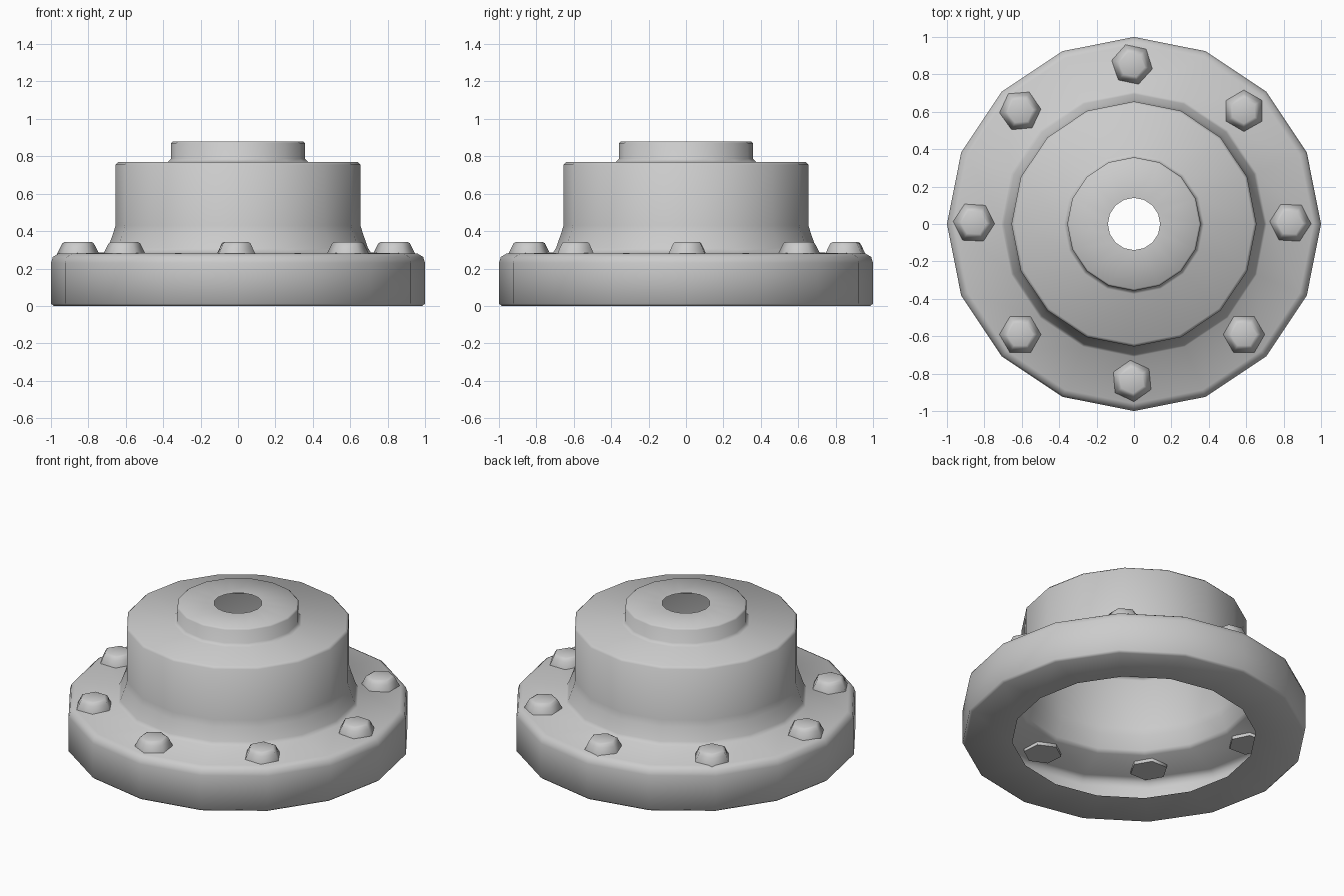
import bpy, bmesh
from math import cos, sin, radians, tau

if "Cube" in bpy.data.objects:
    bpy.data.objects.remove(bpy.data.objects["Cube"])

def lathe(name, profile, sides, centre=(0, 0), turn=0.0, caps=False, angle=60):
    """Revolve an (r, z) profile, listed bottom to top, around a vertical axis."""
    bm = bmesh.new()
    rings = []
    for r, z in profile:
        rings.append([bm.verts.new((centre[0] + r * cos(turn + tau * i / sides),
                                    centre[1] + r * sin(turn + tau * i / sides), z))
                      for i in range(sides)])
    for low, high in zip(rings, rings[1:]):
        for i in range(sides):
            j = (i + 1) % sides
            bm.faces.new((low[i], low[j], high[j], high[i]))
    if caps:
        bm.faces.new(rings[0][::-1])
        bm.faces.new(rings[-1])
    mesh = bpy.data.meshes.new(name)
    bm.to_mesh(mesh)
    bm.free()
    obj = bpy.data.objects.new(name, mesh)
    bpy.context.collection.objects.link(obj)
    bpy.ops.object.select_all(action='DESELECT')
    obj.select_set(True)
    bpy.context.view_layer.objects.active = obj
    bpy.ops.object.shade_smooth_by_angle(angle=radians(angle))
    return obj

# Hollow flanged housing: open underside, flange, flared hub, neck and centre hole
lathe("flanged_housing", [
    (0.71, 0.0), (0.985, 0.0), (1.0, 0.012),
    (1.0, 0.23), (0.99, 0.262), (0.96, 0.28),
    (0.71, 0.285), (0.695, 0.31), (0.667, 0.39), (0.655, 0.43),
    (0.655, 0.755), (0.64, 0.77),
    (0.375, 0.77), (0.357, 0.787),
    (0.357, 0.87), (0.347, 0.88), (0.14, 0.88)], 16)

# Ring of hex bolts, each tightened to a slightly different turn
turns = [-3, 30, -12, 5, -3, 0, 35, 0]
bolt_profile = [(0.112, 0.262), (0.112, 0.28), (0.092, 0.32), (0.083, 0.336), (0.068, 0.343)]
for k, turn in enumerate(turns):
    a = tau * k / 8
    lathe(f"hex_bolt_{k + 1}", bolt_profile, 6,
          (-0.01 + 0.845 * cos(a), 0.007 + 0.845 * sin(a)), radians(turn), True)
